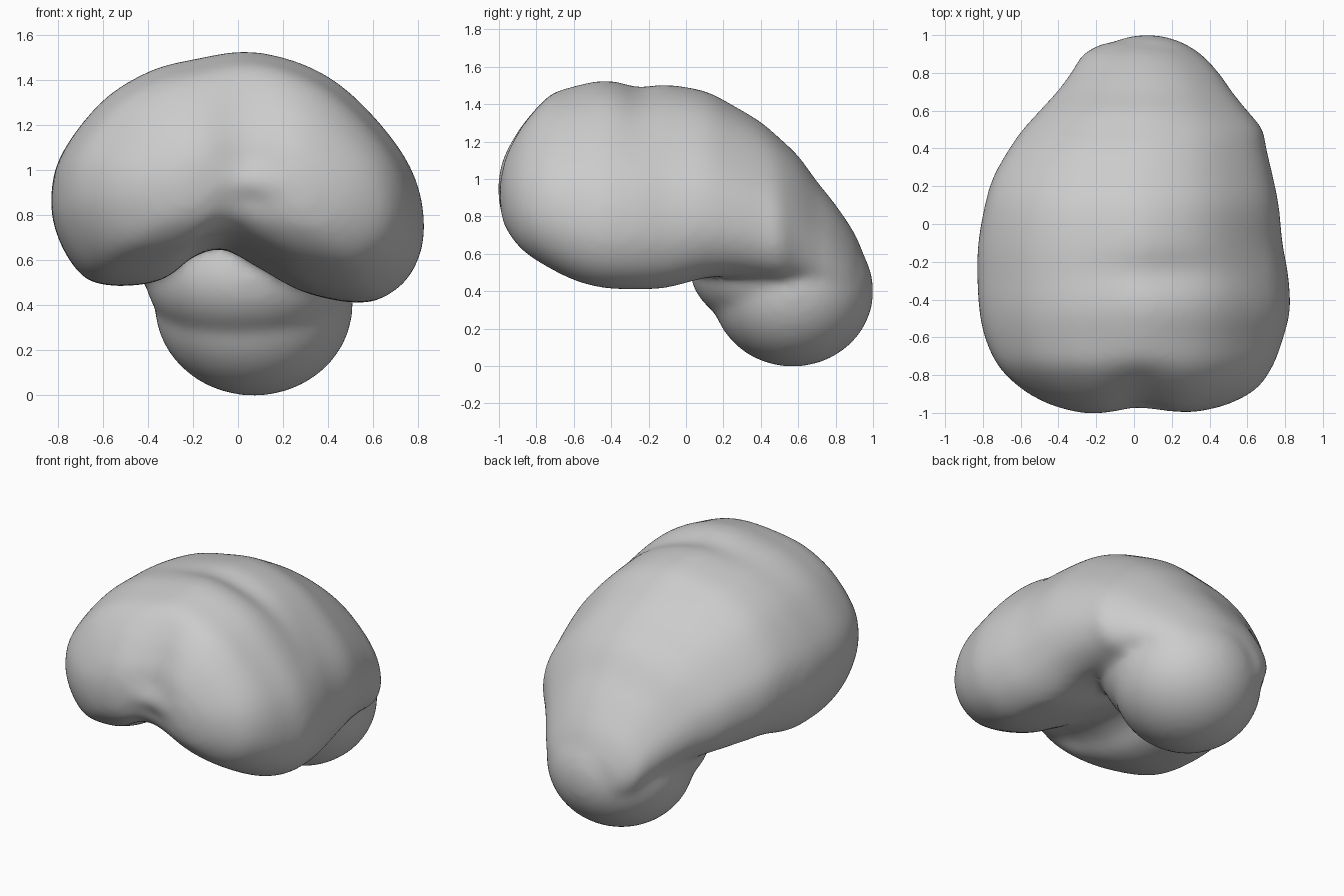
import bpy, bmesh, math
from mathutils import Vector, Matrix

if "Cube" in bpy.data.objects:
    bpy.data.objects.remove(bpy.data.objects["Cube"])


def spline(pts, closed=False, n=6):
    """Catmull-Rom interpolation of tuples of any length."""
    pts = [Vector(p) for p in pts]
    m = len(pts)
    get = (lambda i: pts[i % m]) if closed else (lambda i: pts[min(max(i, 0), m - 1)])
    out = []
    for i in range(m if closed else m - 1):
        a, b, c, d = get(i - 1), get(i), get(i + 1), get(i + 2)
        for k in range(n):
            t = k / n
            out.append(0.5 * (2 * b + (c - a) * t + (2 * a - 5 * b + 4 * c - d) * t * t
                              + (3 * b - a - 3 * c + d) * t ** 3))
    if not closed:
        out.append(pts[-1])
    return out


# Bean-shaped cross-section of the upper mass (x, z)
section = spline([(-.83, .85), (-.79, 1.06), (-.61, 1.3), (-.4, 1.435), (-.2, 1.49),
                  (.05, 1.525), (.3, 1.465), (.5, 1.34), (.7, 1.12), (.805, .92), (.83, .7),
                  (.77, .53), (.65, .43), (.52, .41), (.3, .46), (.1, .57), (-.06, .65),
                  (-.2, .61), (-.3, .53), (-.42, .49), (-.6, .49), (-.7, .54), (-.79, .68)],
                 closed=True, n=5)

# Front-to-back sizes: y, left x, right x, bottom z, top z
stations = spline([
    (-1.01, -.22, .22, .88, 1.05),
    (-.99, -.33, .36, .79, 1.13),
    (-.95, -.46, .51, .71, 1.21),
    (-.87, -.60, .65, .615, 1.33),
    (-.75, -.72, .735, .535, 1.445),
    (-.6, -.79, .79, .46, 1.49),
    (-.45, -.82, .825, .42, 1.52),
    (-.27, -.83, .815, .41, 1.512),
    (-.1, -.825, .785, .42, 1.50),
    (.1, -.79, .765, .47, 1.465),
    (.25, -.745, .735, .48, 1.39),
    (.4, -.66, .70, .47, 1.30),
    (.5, -.59, .68, .46, 1.215),
    (.6, -.50, .60, .45, 1.12),
    (.7, -.41, .52, .41, .985),
    (.8, -.335, .45, .36, .86),
    (.9, -.27, .35, .33, .71),
    (.96, -.16, .22, .35, .57),
], n=5)

bm = bmesh.new()

# Upper mass: loft the section along y, with a shallow dent in the front
rings = []
for y, left, right, low, high in stations:
    ring = []
    front = max(0, (-y - .6) / .4)
    for sx, sz in section:
        x = left + (sx + .83) / 1.66 * (right - left)
        z = low + (sz - .41) / 1.11 * (high - low)
        if sz < .7:                     # the notch is shallower at the front
            z -= .05 * front * math.exp(-((sx + .02) / .22) ** 2)
        if sz > 1.1:                    # cross groove on the crown
            z -= .035 * math.exp(-((y + .25) / .09) ** 2 - ((x - .2) / .35) ** 2)
        dent = .065 * math.exp(-((x - .04) / .15) ** 2) * front
        ring.append(bm.verts.new((x, y + dent, z)))
    rings.append(ring)
count = len(section)
for a, b in zip(rings, rings[1:]):
    for i in range(count):
        j = (i + 1) % count
        bm.faces.new((a[i], a[j], b[j], b[i]))
for ring in (rings[0], rings[-1]):
    centre = bm.verts.new(sum((v.co for v in ring), Vector()) / count)
    for i in range(count):
        bm.faces.new((ring[i], ring[(i + 1) % count], centre))

# Lower rear lobe, neck in front of it, and a filler blending it into the flanks
for centre, radii in (((.07, .57, .40), (.44, .432, .404)),
                      ((.05, .47, .52), (.46, .45, .33)),
                      ((.06, .57, .57), (.47, .32, .30))):
    bmesh.ops.create_icosphere(bm, subdivisions=5, radius=1,
                               matrix=Matrix.Translation(centre)
                               @ Matrix.Diagonal((*radii, 1)))
bmesh.ops.recalc_face_normals(bm, faces=bm.faces)

mesh = bpy.data.meshes.new("lobed_body")
bm.to_mesh(mesh)
bm.free()
body = bpy.data.objects.new("lobed_body", mesh)
bpy.context.collection.objects.link(body)

# Fuse the masses and soften the seams
remesh = body.modifiers.new("fuse", 'REMESH')
remesh.mode = 'VOXEL'
remesh.voxel_size = .022
remesh.use_smooth_shade = True
soften = body.modifiers.new("soften", 'SMOOTH')
soften.factor = .5
soften.iterations = 20
